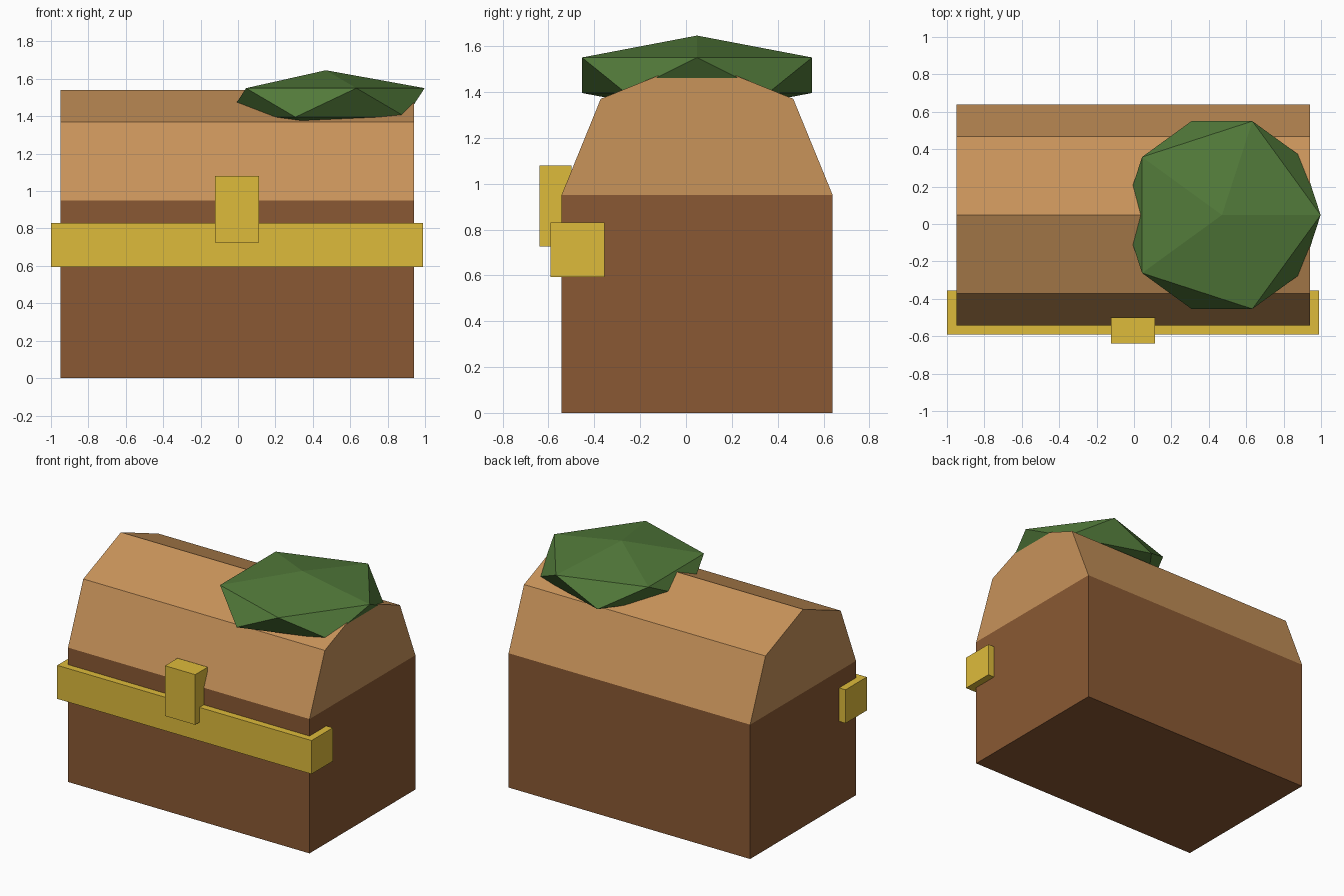
import bpy, bmesh

if "Cube" in bpy.data.objects:
    bpy.data.objects.remove(bpy.data.objects["Cube"])


def material(name, rgb):
    lin = [((c / 255 + 0.055) / 1.055) ** 2.4 for c in rgb]
    m = bpy.data.materials.new(name)
    m.diffuse_color = (*lin, 1)
    m.use_nodes = True
    m.node_tree.nodes["Principled BSDF"].inputs["Base Color"].default_value = m.diffuse_color
    return m


dark_wood = material("dark wood", (138, 89, 51))
light_wood = material("light wood", (200, 147, 90))
gold = material("gold", (222, 187, 59))
green = material("moss green", (82, 122, 58))


def finish(name, bm, mat):
    bmesh.ops.recalc_face_normals(bm, faces=bm.faces)
    me = bpy.data.meshes.new(name)
    bm.to_mesh(me)
    bm.free()
    me.materials.append(mat)
    ob = bpy.data.objects.new(name, me)
    bpy.context.collection.objects.link(ob)
    return ob


def prism(name, profile, x0, x1, mat):
    """Extrude a (y, z) profile along x."""
    bm = bmesh.new()
    face = bm.faces.new([bm.verts.new((x0, y, z)) for y, z in profile])
    ext = bmesh.ops.extrude_face_region(bm, geom=[face], use_keep_orig=True)
    verts = [v for v in ext["geom"] if isinstance(v, bmesh.types.BMVert)]
    bmesh.ops.translate(bm, verts=verts, vec=(x1 - x0, 0, 0))
    return finish(name, bm, mat)


def box(name, x, y, z, mat):
    profile = [(y[0], z[0]), (y[1], z[0]), (y[1], z[1]), (y[0], z[1])]
    return prism(name, profile, x[0], x[1], mat)


# Chest body and faceted lid
box("chest_body", (-0.95, 0.94), (-0.543, 0.64), (0, 0.95), dark_wood)
prism("chest_lid", [(-0.543, 0.95), (0.64, 0.95), (0.468, 1.37),
                    (0.048, 1.54), (-0.372, 1.37)], -0.95, 0.94, light_wood)

# Metal band and latch on the front
box("front_band", (-1.0, 0.99), (-0.592, -0.355), (0.593, 0.83), gold)
box("latch", (-0.123, 0.113), (-0.64, -0.5), (0.725, 1.08), gold)

# Squashed low-poly moss clump on the lid
bm = bmesh.new()
bmesh.ops.create_icosphere(bm, subdivisions=1, radius=1)
bmesh.ops.scale(bm, verts=bm.verts, vec=(0.59, 0.59, 0.173))
bmesh.ops.translate(bm, verts=bm.verts, vec=(0.47, 0.048, 1.473))
finish("moss_clump", bm, green)
